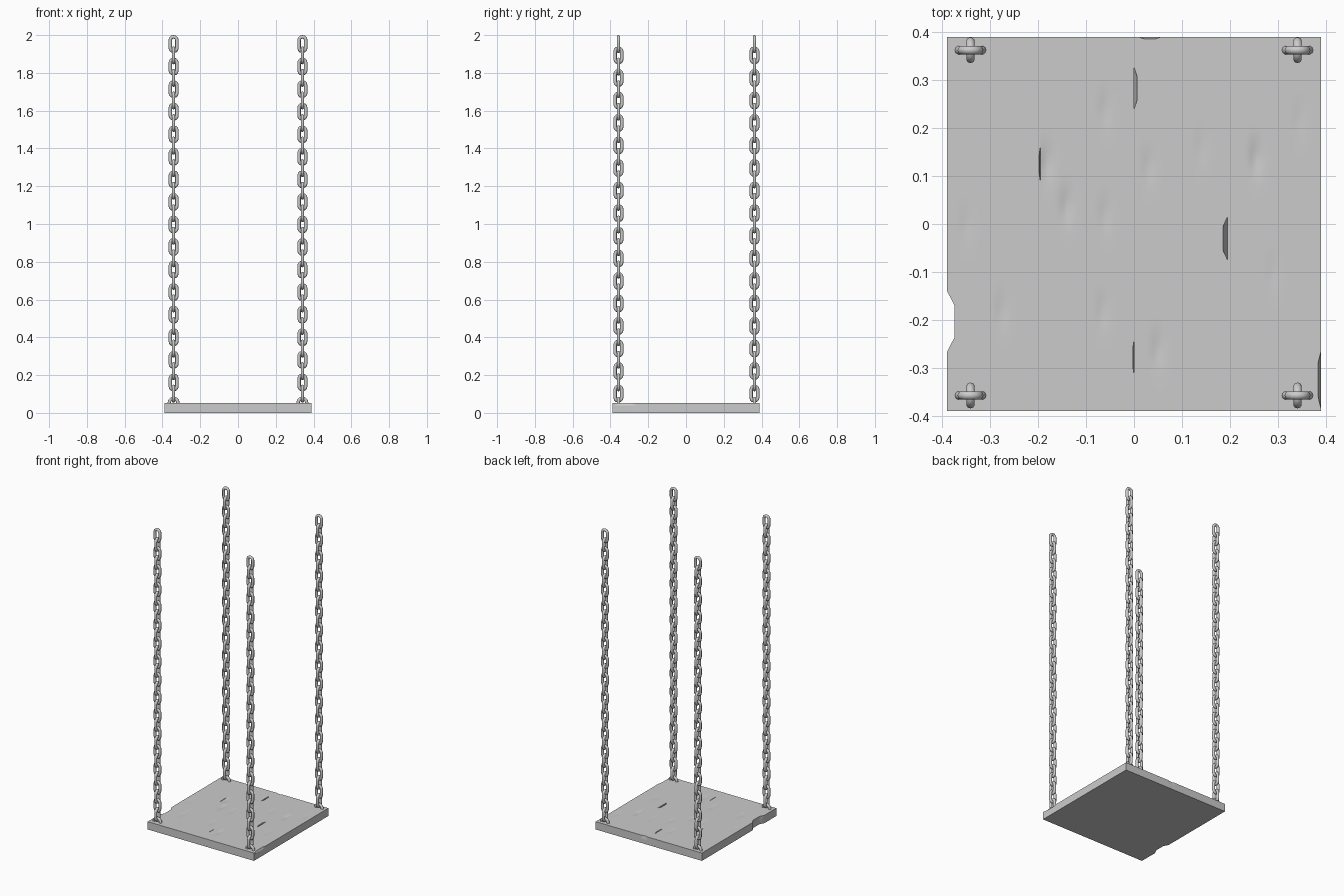
import bpy, bmesh, math
from mathutils import Vector

if "Cube" in bpy.data.objects:
    bpy.data.objects.remove(bpy.data.objects["Cube"])

TOP, HALF, W = 0.052, 0.39, 0.195   # seat thickness, half size, plank width

# shallow gouges worn into the seat: x, y, depth
DENTS = [(-.06, .24, .003), (-.18, .13, .005), (-.14, .04, .005), (-.06, .02, .003),
         (.03, .12, .003), (.14, .16, .002), (.255, .14, .006), (.345, .22, .002),
         (-.275, -.18, .003), (-.065, -.18, .003), (.05, -.26, .004),
         (.29, -.1, .002), (-.35, 0, .002)]


def to_object(name, bm):
    bmesh.ops.recalc_face_normals(bm, faces=bm.faces)
    me = bpy.data.meshes.new(name)
    bm.to_mesh(me)
    bm.free()
    ob = bpy.data.objects.new(name, me)
    bpy.context.collection.objects.link(ob)
    return ob


def smooth(ob, angle):
    bpy.ops.object.select_all(action='DESELECT')
    ob.select_set(True)
    bpy.context.view_layer.objects.active = ob
    bpy.ops.object.shade_smooth_by_angle(angle=math.radians(angle))


def chip_away(ob, edge, inward, length, depth, low):
    """Cut a tapered chip out of an edge; low is the z where the cut runs out."""
    e, n = Vector(edge), Vector(inward)
    t = Vector((-n.y, n.x, 0))
    through = low < 0
    bm = bmesh.new()
    for z, d in ((TOP + .001, depth), (low, depth if through else .0005)):
        for s, k in ((-.5, -.02), (.5, -.02), (-.5, 0), (.5, 0), (-.26, d), (.26, d)):
            bm.verts.new(e + t * s * length + n * k + Vector((0, 0, z)))
    res = bmesh.ops.convex_hull(bm, input=bm.verts)
    bmesh.ops.dissolve_limit(bm, angle_limit=.01, verts=bm.verts, edges=bm.edges)
    cutter = to_object("chip_cutter", bm)
    cutter.hide_render = True
    mod = ob.modifiers.new("chip", 'BOOLEAN')
    mod.operation, mod.solver, mod.object = 'DIFFERENCE', 'EXACT', cutter
    bpy.context.view_layer.objects.active = ob
    bpy.ops.object.modifier_apply(modifier=mod.name)
    bpy.data.objects.remove(cutter)


# seat planks with dented tops
planks = []
for i in range(4):
    cx = -HALF + W * (i + .5)
    bm = bmesh.new()
    bmesh.ops.create_grid(bm, x_segments=24, y_segments=60, size=1)
    for v in bm.verts:
        inner = abs(v.co.x) < .99 and abs(v.co.y) < .99
        v.co = Vector((cx + v.co.x * W / 2, v.co.y * HALF, TOP))
        if inner:
            for x, y, d in DENTS:
                v.co.z -= d * math.exp(-((v.co.x - x) / .011) ** 2 - ((v.co.y - y) / .035) ** 2)
    rim = [e for e in bm.edges if e.is_boundary]
    new = bmesh.ops.extrude_edge_only(bm, edges=rim)['geom']
    for v in new:
        if isinstance(v, bmesh.types.BMVert):
            v.co.z = 0
    bottom = [e for e in new if isinstance(e, bmesh.types.BMEdge)]
    bmesh.ops.contextual_create(bm, geom=bottom)
    planks.append(to_object(f"seat_plank_{i + 1}", bm))

# broken notch and chipped edges
chip_away(planks[0], (-HALF, -.203, 0), (1, 0, 0), .127, .016, -.01)
chip_away(planks[0], (-W, .125, 0), (-1, 0, 0), .072, .003, .03)
chip_away(planks[2], (0, .283, 0), (1, 0, 0), .088, .007, .03)
chip_away(planks[1], (0, -.278, 0), (-1, 0, 0), .07, .0025, .03)
chip_away(planks[2], (W, -.03, 0), (-1, 0, 0), .09, .01, .02)
chip_away(planks[3], (HALF, -.325, 0), (-1, 0, 0), .12, .007, .04)
chip_away(planks[2], (.033, HALF, 0), (0, -1, 0), .045, .004, .03)
for p in planks:
    smooth(p, 30)


def add_link(bm, x, y, z, along_x, radius, straight, wire=.0092, arc=7, sides=10):
    """One stadium-shaped chain link standing upright."""
    rings = []
    for end in (1, -1):
        for k in range(arc):
            a = math.pi * k / (arc - 1) + (0 if end > 0 else math.pi)
            ring = []
            for j in range(sides):
                b = 2 * math.pi * j / sides
                r = radius + wire * math.cos(b)
                u, w = r * math.cos(a), r * math.sin(a) + end * straight
                o = wire * math.sin(b)
                dx, dy = (u, o) if along_x else (o, u)
                ring.append(bm.verts.new((x + dx, y + dy, z + w)))
            rings.append(ring)
    for k, r0 in enumerate(rings):
        r1 = rings[(k + 1) % len(rings)]
        for j in range(sides):
            m = (j + 1) % sides
            bm.faces.new((r0[j], r0[m], r1[m], r1[j]))


# four chains, the lowest link is a wider ring sunk into the seat
for side, x in (("left", -.341), ("right", .341)):
    for end, y in (("front", -.3575), ("back", .3625)):
        bm = bmesh.new()
        for i in range(32):
            add_link(bm, x, y, 1.9525 - i * .0597, i % 2 == 0, .0178, .0205)
        add_link(bm, x, y, .048, True, .0233, .005)
        smooth(to_object(f"chain_{end}_{side}", bm), 60)
